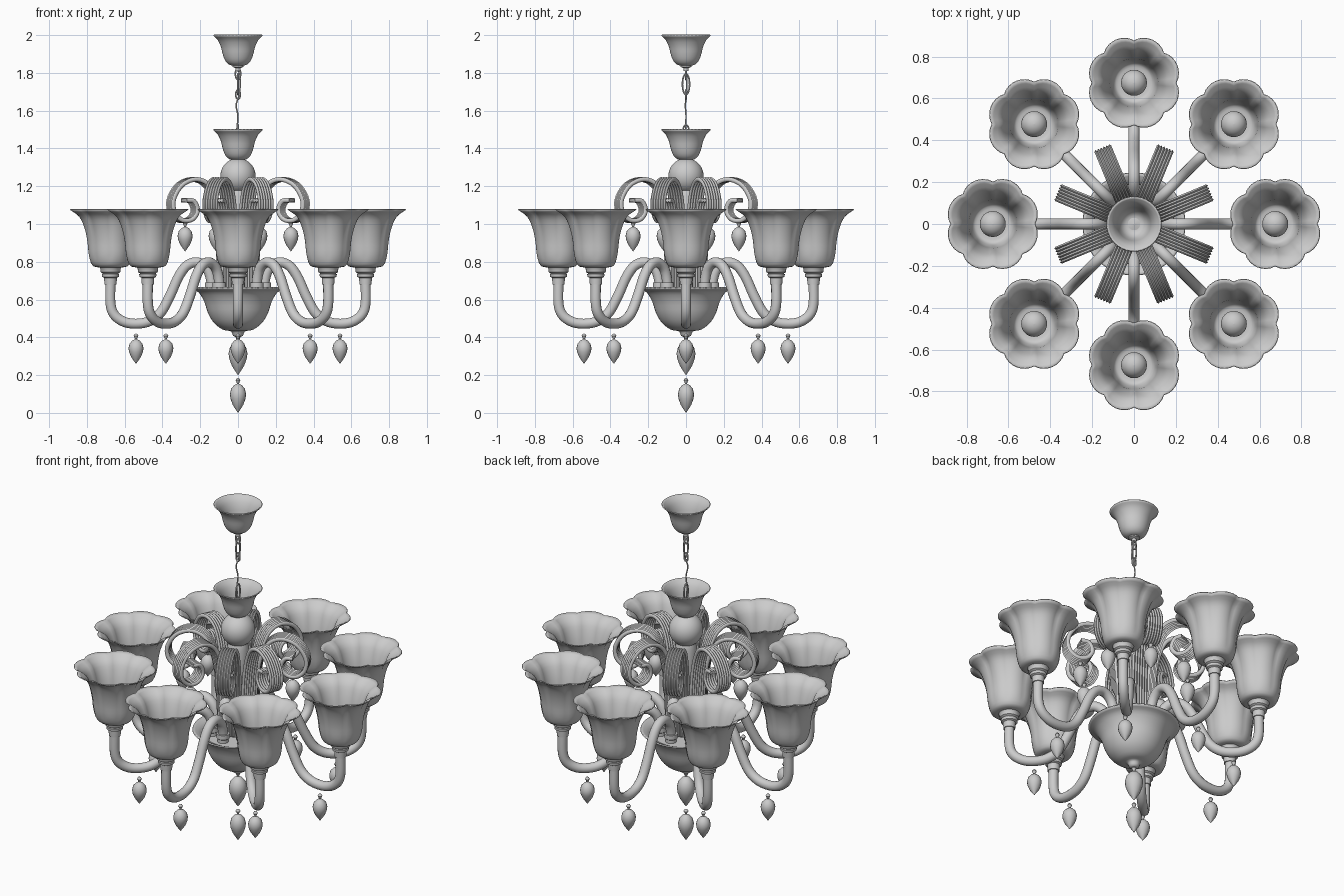
import bpy
from math import sin, cos, pi, radians
from mathutils import Vector

if "Cube" in bpy.data.objects:
    bpy.data.objects.remove(bpy.data.objects["Cube"])


def make(name, verts, faces, solid=0.0, angle=40):
    me = bpy.data.meshes.new(name)
    me.from_pydata(verts, [], faces)
    me.update()
    ob = bpy.data.objects.new(name, me)
    bpy.context.collection.objects.link(ob)
    if solid:
        m = ob.modifiers.new("thickness", "SOLIDIFY")
        m.thickness = solid
        m.offset = 0
    bpy.context.view_layer.objects.active = ob
    ob.select_set(True)
    bpy.ops.object.shade_smooth_by_angle(angle=radians(angle))
    ob.select_set(False)
    return ob


def spline(pts, n=6):
    """Smooth curve through the points."""
    p = [Vector(q) for q in pts]
    p = [2 * p[0] - p[1]] + p + [2 * p[-1] - p[-2]]
    out = []
    for i in range(1, len(p) - 2):
        a, b, c, d = p[i - 1:i + 3]
        for k in range(n):
            t = k / n
            out.append(0.5 * (2 * b + (c - a) * t + (2 * a - 5 * b + 4 * c - d) * t * t
                              + (3 * b - a - 3 * c + d) * t ** 3))
    return out + [p[-2]]


def lathe(name, prof, seg=32, x=0.0, lobe=None, solid=0.0):
    """Spin an (r, z) profile; lobe(i, angle) scales the radius of each ring."""
    verts, faces = [], []
    for i, (r, z) in enumerate(prof):
        r = max(r, 0.0005)
        for j in range(seg):
            a = 2 * pi * j / seg
            k = r * (lobe(i, a) if lobe else 1)
            verts.append((x + k * cos(a), k * sin(a), z))
    for i in range(len(prof) - 1):
        for j in range(seg):
            k = (j + 1) % seg
            faces.append((i * seg + j, (i + 1) * seg + j, (i + 1) * seg + k, i * seg + k))
    return make(name, verts, faces, solid)


def sweep(name, path, section, closed=False, angle=40):
    """Sweep a closed (side, normal) section along an (x, z) path."""
    n, m = len(path), len(section)
    verts, faces = [], []
    for i, p in enumerate(path):
        if closed:
            t = path[(i + 1) % n] - path[i - 1]
        else:
            t = path[min(i + 1, n - 1)] - path[max(i - 1, 0)]
        t.normalize()
        for s, h in section:
            verts.append((p.x - t.y * h, s, p.y + t.x * h))
    for i in range(n if closed else n - 1):
        for j in range(m):
            k, q = (j + 1) % m, (i + 1) % n
            faces.append((i * m + j, i * m + k, q * m + k, q * m + j))
    if not closed:
        faces += [tuple(range(m))[::-1], tuple(range((n - 1) * m, n * m))]
    return make(name, verts, faces, angle=angle)


def circle(r, n=12):
    return [(r * cos(2 * pi * i / n), r * sin(2 * pi * i / n)) for i in range(n)]


def ring_of_eight(obs, start=0.0):
    for ob in obs:
        ob.rotation_euler.z = start
        for i in range(1, 8):
            c = ob.copy()
            bpy.context.collection.objects.link(c)
            c.rotation_euler.z = start + i * pi / 4


def drop(name, x, top, r=0.04, h=0.13):
    """Crystal drop with a little bead and pin; top is the top of the body."""
    shape = [(0.1, 0), (0.5, -.06), (0.85, -.18), (1, -.36), (0.92, -.52), (0.66, -.72), (0.3, -.88), (0.0, -1)]
    bead = [(0, .03), (.008, .027), (.013, .018), (.008, .008), (.005, 0)]
    return lathe(name, [(a, top + b) for a, b in bead] +
                 [(r * a, top + h * b) for a, b in shape], 16, x)


# ceiling canopy, upper cup (same bell) and ball
bell = [(.13, .16), (.105, .135), (.088, .1), (.078, .06), (.064, .025), (.04, .004), (.0, 0)]
for name, z in (("ceiling_canopy", 1.84), ("upper_cup", 1.34)):
    lathe(name, [(p.x, p.y + z) for p in spline(bell, 3)], 40, solid=.006)
lathe("canopy_nub", [(0, 1.85), (.03, 1.845), (.03, 1.832), (.014, 1.826), (.014, 1.81), (0, 1.808)], 20)
lathe("ball", [(.093 * sin(pi * i / 20), 1.255 + .093 * cos(pi * i / 20)) for i in range(21)], 40)

# chain links and wavy cord
for i, (z, w, h, rot) in enumerate(((1.795, .014, .03, 0), (1.74, .019, .055, pi / 2),
                                    (1.685, .012, .025, 0), (1.475, .019, .05, pi / 2))):
    link = sweep("chain_link_%d" % i,
                 [Vector((w * cos(2 * pi * k / 20), z + h * sin(2 * pi * k / 20))) for k in range(20)],
                 circle(.005, 6), closed=True)
    link.rotation_euler.z = rot
cord = sweep("cord", spline([(.003, 1.82), (.012, 1.76), (.008, 1.69), (-.01, 1.63), (0, 1.57), (-.006, 1.5), (0, 1.42)]),
             circle(.004, 6))
cord.rotation_euler.z = radians(20)

# centre column, bowl and its lid
lathe("column", [(0, 1.19), (.05, 1.18), (.06, 1.15), (.05, 1.0), (.06, .8), (.075, .64), (0, .64)], 24)
lathe("bowl", [(p.x, p.y) for p in spline([(.245, .662), (.205, .64), (.175, .59), (.155, .53), (.125, .48),
                                          (.08, .445), (.035, .435), (.022, .41), (.0, .405)], 3)], 48, solid=.008)
lathe("bowl_lid", [(0, .645), (.19, .64), (.19, .63), (0, .63)], 40)
drop("upper_finial_drop", 0, .38, .05, .18)
drop("lower_finial_drop", 0, .155, .043, .155)

# arms with base stubs and hanging drops
arm = sweep("arm", spline([(.14, .62), (.142, .70), (.165, .765), (.215, .797), (.27, .78), (.315, .72), (.36, .62),
                           (.41, .53), (.47, .485), (.54, .472), (.605, .483), (.655, .52), (.675, .58), (.675, .70)]),
            circle(.027, 14))
stub = lathe("arm_stub", [(0, .69), (.036, .69), (.036, .665), (.03, .66), (.03, .62)], 18, .14)
arm_drop = drop("arm_drop", .54, .39)

# stepped sockets, bulbs and scalloped shades
R = .675
socket = lathe("socket", [(0, .68), (.032, .68), (.034, .715), (.044, .72), (.046, .735), (.04, .738),
                          (.052, .745), (.054, .765), (.06, .772), (.04, .79), (.03, .84), (0, .84)], 24, R)
bulb = lathe("bulb", [(.03, .82)] + [(.062 * sin(a), .89 - .062 * cos(a))
                                     for a in (pi * (i + 3) / 18 for i in range(16))], 24, R)
prof = spline([(.0, .772), (.06, .773), (.095, .785), (.112, .84), (.12, .91), (.137, .98), (.166, 1.04), (.218, 1.078)], 3)


def scallop(i, a):
    z = prof[i].y
    amt = .03 + .07 * max(0, (z - .9) / .18) if z > .8 else 0
    return 1 + .02 * (z > .8) - amt * (1 - abs(sin(4 * a)) ** .8)


shade = lathe("shade", [(p.x, p.y) for p in prof], 64, R, scallop, .006)
ring_of_eight([arm, stub, arm_drop, socket, bulb, shade])

# ribbed scrolls between the arms, each with a drop
ribs, half = 6, .043
section = []
for i in range(ribs * 4 + 1):
    section.append((-half + 2 * half * i / (ribs * 4), .003 + .009 * abs(sin(pi * i / 4))))
section += [(s, -h) for s, h in reversed(section)]
scroll = sweep("scroll", spline([(.095, .66), (.10, .85), (.115, 1.03), (.145, 1.15), (.19, 1.215), (.26, 1.236),
                                 (.335, 1.205), (.382, 1.13), (.375, 1.06), (.33, 1.02), (.275, 1.025), (.245, 1.07),
                                 (.265, 1.12), (.31, 1.125)], 5), section, angle=60)
scroll_drop = drop("scroll_drop", .303, .985)
ring_of_eight([scroll, scroll_drop], pi / 8)
